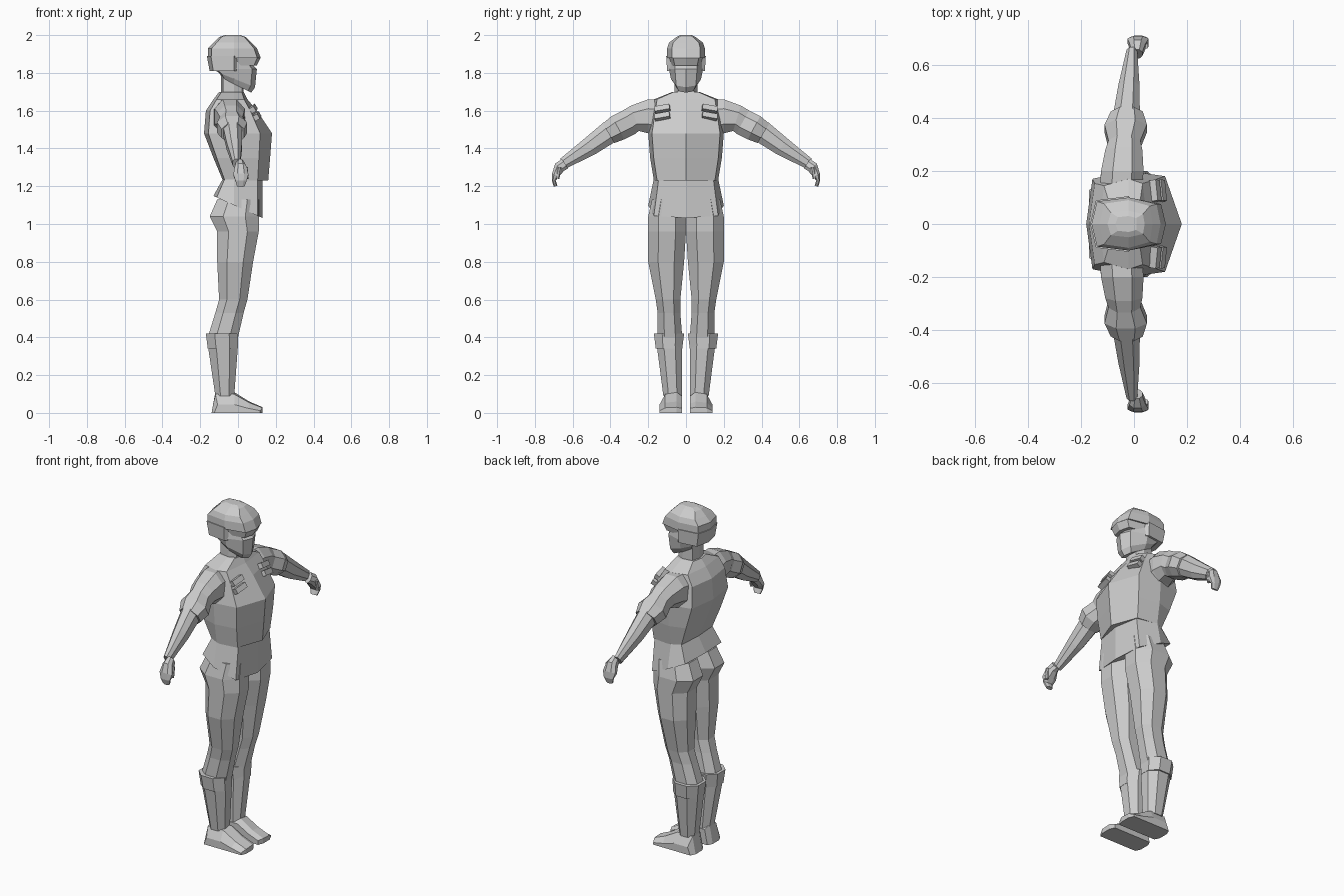
import bpy, bmesh
from mathutils import Matrix, Vector

cube = bpy.data.objects.get("Cube")
if cube:
    bpy.data.objects.remove(cube, do_unlink=True)

light_grey = (.6, .6, .6, 1)
grey = bpy.data.materials.new("plain_grey")
grey.use_nodes = True
grey.diffuse_color = light_grey
grey.node_tree.nodes["Principled BSDF"].inputs["Base Color"].default_value = light_grey


def finish(name, bm, mirror=False):
    """Turn a bmesh into a flat shaded object, optionally mirrored across y."""
    bmesh.ops.recalc_face_normals(bm, faces=bm.faces)
    mesh = bpy.data.meshes.new(name)
    bm.to_mesh(mesh)
    bm.free()
    mesh.materials.append(grey)
    part = bpy.data.objects.new(name, mesh)
    bpy.context.collection.objects.link(part)
    if mirror:
        modifier = part.modifiers.new("mirror", 'MIRROR')
        modifier.use_axis = (False, True, False)
        modifier.use_mirror_merge = False


def loft(name, rings, mirror=False):
    """Skin a list of equal rings and cap both ends."""
    bm = bmesh.new()
    loops = [[bm.verts.new(point) for point in ring] for ring in rings]
    for lower, upper in zip(loops, loops[1:]):
        for i in range(len(lower)):
            bm.faces.new((lower[i - 1], lower[i], upper[i], upper[i - 1]))
    bm.faces.new(loops[0])
    bm.faces.new(loops[-1])
    finish(name, bm, mirror)


def octagon(centre, side, up, cut=.45):
    """Chamfered rectangle spanned by two half-extent vectors."""
    corners = [(cut, -1), (1, -cut), (1, cut), (cut, 1)]
    corners += [(-a, -b) for a, b in corners]
    return [centre + side * a + up * b for a, b in corners]


def body(name, sections, corner_depth, corner_width):
    """Symmetric trunk or head part with a ridge down the front and the back.

    A section is height, front, back, half width and an optional slant."""
    rings = []
    for z, front, back, width, *slant in sections:
        half = [(front, 0), (front * corner_depth, width * corner_width),
                (-.02, width), (-back * .87, width * .85), (-back, 0)]
        outline = half + [(x, -y) for x, y in half[-2:0:-1]]
        rings.append([(x, y, z + x * sum(slant)) for x, y in outline])
    loft(name, rings)


def leg(name, sections):
    """Upright limb part; a section is height, back, front, inner and outer."""
    rings = []
    for z, back, front, inner, outer in sections:
        centre = Vector((front + back, inner + outer, z + z)) / 2
        side = Vector((front - back, 0, 0)) / 2
        rings.append(octagon(centre, side, Vector((0, outer - inner, 0)) / 2))
    loft(name, rings, True)


def arm(name, sections, shift):
    """Limb along a path; a section is y, z, half thickness and half width."""
    path = [Vector((shift + y * .08, y, z)) for y, z, *size in sections]
    rings = []
    for i, (y, z, thick, width) in enumerate(sections):
        along = path[min(i + 1, len(path) - 1)] - path[max(i - 1, 0)]
        up = Vector((0, -along.z, along.y)).normalized()
        rings.append(octagon(path[i], Vector((width, 0, 0)), up * thick))
    loft(name, rings, True)


def box(name, centre, size, rotation):
    bm = bmesh.new()
    place = Matrix.Translation(centre) @ rotation @ Matrix.Diagonal((*size, 1))
    bmesh.ops.create_cube(bm, size=1, matrix=place)
    finish(name, bm, mirror=True)


# Padded vest and the jacket hem that dips at the front
body("vest", [(1.23, .16, .08, .17), (1.35, .17, .13, .19), (1.48, .18, .18, .2),
              (1.6, .1, .17, .18), (1.66, .05, .13, .17), (1.7, .03, .1, .07)],
     corner_depth=.65, corner_width=.9)
body("jacket_hem", [(1.24, .13, .08, .17), (1.09, .13, .13, .2, -.45)],
     corner_depth=.8, corner_width=.85)

# Chest pockets, each a flap above a pouch, lying on the chest slope
tilt = Matrix.Rotation(.2, 4, 'Z') @ Matrix.Rotation(-.5, 4, 'Y') @ Matrix.Rotation(-.2, 4, 'X')
for name, x, z in (("pocket_flap", .08, 1.61), ("pocket_pouch", .1, 1.57)):
    box(name, (x, .125, z), (.03, .08, .03), tilt)

# Trousers, meeting on the centre line down to the crotch
leg("trouser_leg", [(1.13, -.11, .11, 0, .18), (1.04, -.15, .11, 0, .2),
                    (.96, -.11, .11, 0, .2), (.8, -.11, .08, .01, .2),
                    (.6, -.1, .05, .03, .16), (.53, -.12, .03, .03, .15),
                    (.4, -.16, 0, .02, .15)])

# Boots: cuff, shaft and foot
leg("boot_cuff", [(.34, -.16, 0, .02, .16), (.42, -.17, 0, .01, .17)])
leg("boot_shaft", [(.09, -.12, -.02, .02, .12), (.36, -.16, 0, .02, .155)])
sole_to_ankle = [(-.14, 0), (.13, 0), (.13, .03), (.06, .06), (-.02, .11), (-.12, .11)]
loft("foot", [[(x * length, y, z * height) for x, z in sole_to_ankle]
              for y, length, height in ((.02, .9, .8), (.05, 1, 1), (.11, 1, .9), (.14, .9, .4))],
     mirror=True)

# Arms: padded sleeve, forearm, curled hand and thumb
arm("sleeve", [(.14, 1.56, .1, .08), (.2, 1.57, .09, .08), (.27, 1.56, .07, .07),
               (.3, 1.54, .07, .06), (.36, 1.51, .07, .08), (.41, 1.48, .06, .06)], shift=-.06)
arm("forearm", [(.4, 1.49, .06, .05), (.51, 1.41, .05, .04), (.65, 1.32, .03, .02)], shift=-.06)
arm("hand", [(.64, 1.32, .03, .02), (.67, 1.3, .03, .03), (.69, 1.26, .02, .04),
             (.7, 1.23, .01, .03), (.69, 1.2, .01, .02)], shift=-.04)
arm("thumb", [(.67, 1.3, .01, .01), (.68, 1.24, .01, .01)], shift=-.01)

# Neck and face
body("neck", [(z, .03, .09, .06) for z in (1.66, 1.8)], corner_depth=.7, corner_width=.7)
body("face", [(1.73, .07, .08, .06, -.5), (1.76, .09, .1, .08, -.4), (1.82, .1, .13, .09),
              (1.86, .06, .13, .09), (1.9, .06, .13, .09)],
     corner_depth=.75, corner_width=.65)

# Helmet dome, rear guard, and goggles under the brim
helmet = dict(corner_depth=.85, corner_width=.75)
body("helmet_dome", [(1.88, .12, .16, .1), (1.93, .1, .16, .1), (1.96, .07, .13, .09),
                     (1.99, .04, .1, .05), (2, .01, .07, .03)], **helmet)
body("helmet_guard", [(1.81, 0, .15, .1), (1.89, 0, .165, .105)], **helmet)
body("goggles", [(1.84, .1, .05, .08), (1.88, .12, .05, .09)], **helmet)
